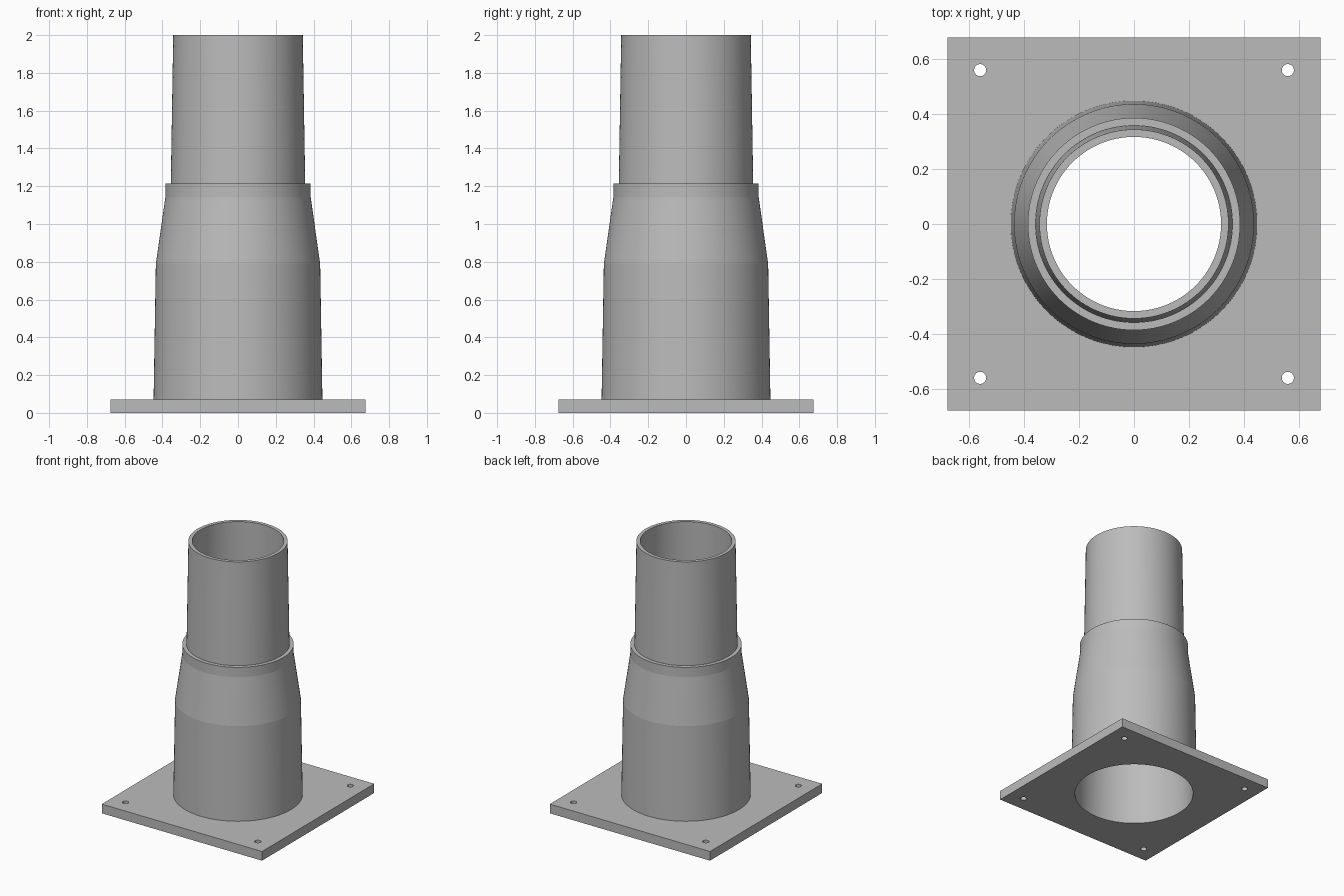
import bpy, bmesh, math

SEG = 128
PLATE_TOP = 0.07

cube = bpy.data.objects.get("Cube")
if cube:
    bpy.data.objects.remove(cube, do_unlink=True)

# Single grey metal
metal = bpy.data.materials.new("grey metal")
metal.use_nodes = True
GREY = (0.5, 0.5, 0.5, 1.0)
metal.diffuse_color = GREY
metal.node_tree.nodes["Principled BSDF"].inputs["Base Color"].default_value = GREY


def add_object(name, bm):
    bmesh.ops.recalc_face_normals(bm, faces=bm.faces)
    mesh = bpy.data.meshes.new(name)
    bm.to_mesh(mesh)
    bm.free()
    obj = bpy.data.objects.new(name, mesh)
    bpy.context.collection.objects.link(obj)
    mesh.materials.append(metal)
    return obj


def smooth(obj, degrees):
    bpy.ops.object.select_all(action="DESELECT")
    obj.select_set(True)
    bpy.context.view_layer.objects.active = obj
    bpy.ops.object.shade_smooth_by_angle(angle=math.radians(degrees))


def lathe(name, profile):
    """Revolve a closed (radius, height) outline around z."""
    bm = bmesh.new()
    rings = []
    for r, z in profile:
        rings.append([bm.verts.new((r * math.cos(a), r * math.sin(a), z))
                      for a in (math.tau * i / SEG for i in range(SEG))])
    for low, high in zip(rings, rings[1:] + rings[:1]):
        for i in range(SEG):
            j = (i + 1) % SEG
            bm.faces.new((low[i], low[j], high[j], high[i]))
    obj = add_object(name, bm)
    smooth(obj, 4)
    return obj


def add_drill(bm, x, y, radius, segments):
    made = bmesh.ops.create_cone(bm, cap_ends=True, segments=segments,
                                 radius1=radius, radius2=radius, depth=0.4)
    bmesh.ops.translate(bm, verts=made["verts"], vec=(x, y, 0))


# Square base plate
bm = bmesh.new()
bmesh.ops.create_cube(bm, size=1)
bmesh.ops.scale(bm, verts=bm.verts, vec=(1.352, 1.352, PLATE_TOP))
bmesh.ops.translate(bm, verts=bm.verts, vec=(0, 0, PLATE_TOP / 2))
plate = add_object("base_plate", bm)

# Central bore and four bolt holes
bm = bmesh.new()
add_drill(bm, 0, 0, 0.42, SEG)
for sx in (-1, 1):
    for sy in (-1, 1):
        add_drill(bm, sx * 0.558, sy * 0.558, 0.022, 32)
drill = add_object("hole_cutter", bm)

cut = plate.modifiers.new("holes", "BOOLEAN")
cut.operation = "DIFFERENCE"
cut.solver = "EXACT"
cut.object = drill
bpy.ops.object.select_all(action="DESELECT")
plate.select_set(True)
bpy.context.view_layer.objects.active = plate
bpy.ops.object.modifier_apply(modifier=cut.name)
bpy.data.objects.remove(drill, do_unlink=True)
smooth(plate, 30)

# Lower sleeve: slight taper, shoulder, straight collar
lathe("lower_sleeve", [
    (0.447, PLATE_TOP), (0.435, 0.79), (0.385, 1.14), (0.385, 1.215),
    (0.357, 1.215), (0.357, 1.14), (0.408, 0.79), (0.42, PLATE_TOP)])

# Upper pipe seated in the collar
lathe("upper_pipe", [
    (0.357, 1.14), (0.343, 2.0), (0.316, 2.0), (0.329, 1.14)])
